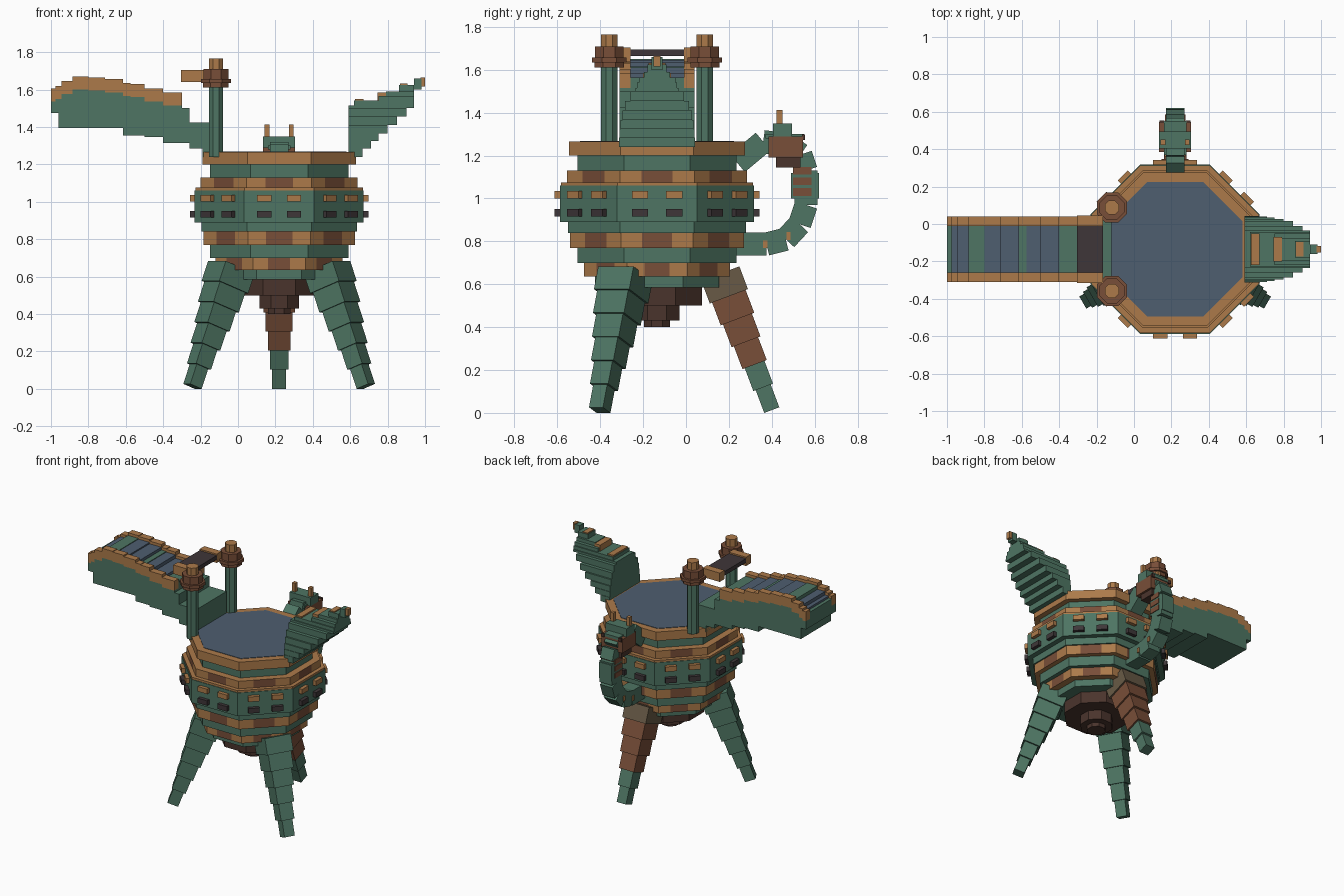
import bpy, bmesh, math
from mathutils import Vector, Matrix

if "Cube" in bpy.data.objects:
    bpy.data.objects.remove(bpy.data.objects["Cube"], do_unlink=True)

CX, CY = 0.22, -0.135  # axis of the bowl


def material(name, *rgb):
    lin = [((c / 255 + 0.055) / 1.055) ** 2.4 for c in rgb] + [1]
    m = bpy.data.materials.new(name)
    m.use_nodes = True
    m.diffuse_color = lin
    m.node_tree.nodes["Principled BSDF"].inputs["Base Color"].default_value = lin
    return m


GREEN = material("patina green", 78, 117, 99)
GOLD = material("bronze gold", 172, 122, 74)
BROWN = material("copper brown", 120, 78, 56)
DARK = material("dark brown", 74, 52, 44)
SLATE = material("slate blue", 78, 94, 112)
CHAR = material("charcoal", 62, 54, 56)
DULL = material("weathered bronze", 104, 90, 70)


def part(name, bm, *mats):
    """Turn a bmesh into a named object."""
    bmesh.ops.recalc_face_normals(bm, faces=bm.faces[:])
    me = bpy.data.meshes.new(name)
    bm.to_mesh(me)
    bm.free()
    for m in mats:
        me.materials.append(m)
    ob = bpy.data.objects.new(name, me)
    bpy.context.collection.objects.link(ob)
    return ob


def box(bm, c, s, mi=0, rot=None):
    """Box of size s centred on c, optionally rotated."""
    mat = Matrix.Translation(c) @ (rot or Matrix()) @ Matrix.Diagonal((*s, 1))
    for v in bmesh.ops.create_cube(bm, size=1, matrix=mat)["verts"]:
        for f in v.link_faces:
            f.material_index = mi


def span(bm, x, y, z, mi=0):
    """Box given by its ranges on each axis."""
    box(bm, [(a + b) / 2 for a, b in (x, y, z)], [b - a for a, b in (x, y, z)], mi)


def segment(bm, p, q, side, w, d, mi=0):
    """Box running from p to q, w wide along side and d deep."""
    p, q = Vector(p), Vector(q)
    az = (q - p).normalized()
    ax = Vector(side).normalized()
    rot = Matrix((ax, az.cross(ax), az)).transposed().to_4x4()
    box(bm, (p + q) / 2, (w, d, (q - p).length), mi, rot)


def octagon(bm, x, y, z0, z1, hw, mi=0, patch=None):
    """Eight-sided tier; patch recolours the middle of each side."""
    r = hw / math.cos(math.pi / 8)
    cs = [Vector((x + r * math.cos((k + .5) * math.pi / 4),
                  y + r * math.sin((k + .5) * math.pi / 4), z0)) for k in range(8)]
    cuts = (0,) if patch is None else (0, .29, .71)
    pts = [cs[k].lerp(cs[(k + 1) % 8], t) for k in range(8) for t in cuts]
    up, n = Vector((0, 0, z1 - z0)), len(pts)
    lo = [bm.verts.new(p) for p in pts]
    hi = [bm.verts.new(p + up) for p in pts]
    for f in (bm.faces.new(lo), bm.faces.new(hi)):
        f.material_index = mi
    for k in range(n):
        j = (k + 1) % n
        f = bm.faces.new((lo[k], lo[j], hi[j], hi[k]))
        f.material_index = patch if patch is not None and k % 3 == 1 else mi


# Bowl: stacked tiers, patterned bands have a brown patch on every side
bm = bmesh.new()
for z0, z1, hw, mi, patch in (
        (1.2, 1.265, .41, 1, None), (1.13, 1.2, .37, 0, None),
        (1.075, 1.13, .42, 1, 2), (1.06, 1.075, .448, 1, None),
        (.89, 1.06, .452, 0, None), (.84, .89, .415, 0, None),
        (.77, .84, .405, 1, 2), (.7, .77, .37, 0, None),
        (.635, .7, .34, 1, 2), (.585, .635, .29, 0, None)):
    octagon(bm, CX, CY, z0, z1, hw, mi, patch)
part("bowl", bm, GREEN, GOLD, BROWN)

bm = bmesh.new()
octagon(bm, CX, CY, 1.262, 1.268, .36)
part("bowl_surface", bm, SLATE)

bm = bmesh.new()
for z0, z1, hw in ((.5, .585, .21), (.43, .5, .105), (.4, .43, .06)):
    octagon(bm, CX, CY, z0, z1, hw)
part("bowl_underside", bm, DARK)

# Two rows of studs around the widest tier
bm = bmesh.new()
for k in range(8):
    rot = Matrix.Rotation(k * math.pi / 4, 4, "Z")
    for off in (-.08, .08):
        for z, mi in ((1.018, 0), (.933, 1)):
            box(bm, Vector((CX, CY, z)) + rot @ Vector((.455, off, 0)),
                (.045, .076, .036), mi, rot)
part("studs", bm, GOLD, CHAR)

# Three stepped, splayed legs with a small bracket at the top
for name, ang, colours in (("back_leg", 90, (1, 2, 2, 2, 0, 0)),
                           ("front_right_leg", 210, (0,) * 6),
                           ("front_left_leg", 330, (0,) * 6)):
    a = math.radians(ang)
    out, side = Vector((math.cos(a), math.sin(a), 0)), (-math.sin(a), math.cos(a), 0)
    top = Vector((CX, CY, .65)) + out * .295
    foot = Vector((CX, CY, .013)) + out * .535
    bm = bmesh.new()
    for i, c in enumerate(colours):
        w = .19 - .023 * i
        segment(bm, top.lerp(foot, i / 6), top.lerp(foot, (i + 1) / 6), side, w, w, c)
    box(bm, Vector((CX, CY, .625)) + out * .36, (.06, .09, .05), 3,
        Matrix.Rotation(a, 4, "Z"))
    part(name, bm, GREEN, DULL, BROWN, GOLD)

# Pouring spout: stepped blocks with raised edges and a banded floor
Y0, Y1, EDGE = -.31, .04, .05
bm = bmesh.new()
for x0, x1, zb, zt, floor in (
        (-1, -.975, 1.475, 1.605, 0), (-.975, -.945, 1.395, 1.62, 2),
        (-.945, -.885, 1.395, 1.645, 2), (-.885, -.8, 1.395, 1.67, 0),
        (-.8, -.71, 1.395, 1.665, 2), (-.71, -.615, 1.395, 1.655, 2),
        (-.615, -.575, 1.355, 1.635, 0), (-.575, -.5, 1.355, 1.63, 2),
        (-.5, -.4, 1.345, 1.605, 2), (-.4, -.3, 1.315, 1.585, 0)):
    if x0 < -.96 and x1 > -.96:
        span(bm, (x0, -.96), (Y0, Y1), (1.475, zt - .07))
        span(bm, (-.96, x1), (Y0, Y1), (zb, zt - .07))
    else:
        span(bm, (x0, x1), (Y0, Y1), (zb, zt - .07))
    span(bm, (x0, x1), (Y0 + EDGE, Y1 - EDGE), (zt - .07, zt - .02), floor)
    for y in (Y0, Y1 - EDGE):
        span(bm, (x0, x1), (y, y + EDGE), (zt - .07, zt), 1)
for x0, x1, zb, zt in ((-.3, -.26, 1.315, 1.5), (-.26, -.19, 1.285, 1.425),
                       (-.19, -.12, 1.24, 1.425)):
    span(bm, (x0, x1), (Y0, Y1), (zb, zt))
part("spout", bm, GREEN, GOLD, SLATE)

# Crossbar over the spout
bm = bmesh.new()
span(bm, (-.305, -.165), (Y0 + EDGE, Y1 - EDGE), (1.665, 1.695), 0)
for y in (Y0 - .005, Y1 - EDGE):
    span(bm, (-.305, -.165), (y, y + EDGE + .005), (1.64, 1.705), 1)
part("crossbar", bm, CHAR, GOLD)

# Two capped posts on the rim
for name, y in (("left_post", .088), ("right_post", -.358)):
    bm = bmesh.new()
    for z0, z1, hw, mi in ((1.24, 1.61, .038, 0), (1.61, 1.635, .068, 2),
                           (1.635, 1.657, .081, 2), (1.657, 1.71, .066, 2),
                           (1.71, 1.765, .038, 1)):
        octagon(bm, -.118, y, z0, z1, hw, mi)
    part(name, bm, GREEN, GOLD, BROWN)

# Tail: slabs that reach farther and narrow as they rise
bm = bmesh.new()
for x0, x1, z0, z1, hw in (
        (.59, .665, 1.24, 1.285, .177), (.59, .71, 1.285, 1.325, .174),
        (.59, .75, 1.325, 1.365, .17), (.59, .8, 1.365, 1.41, .162),
        (.59, .85, 1.41, 1.455, .15), (.59, .9, 1.455, 1.5, .125),
        (.59, .94, 1.5, 1.515, .1), (.62, .94, 1.515, 1.54, .093),
        (.75, .94, 1.54, 1.565, .085), (.79, .94, 1.565, 1.59, .06),
        (.86, .94, 1.59, 1.625, .045), (.94, .98, 1.6, 1.66, .025)):
    span(bm, (x0, x1), (CY - hw, CY + hw), (z0, z1))
for x0, x1, z0, z1, hw in ((.625, .67, 1.515, 1.55, .085), (.745, .79, 1.54, 1.585, .065),
                           (.865, .905, 1.6, 1.632, .04), (.975, 1, 1.615, 1.665, .017)):
    span(bm, (x0, x1), (CY - hw, CY + hw), (z0, z1), 1)
part("tail", bm, GREEN, GOLD)

# Handle loop at the back
path = [(.24, 1.165), (.36, 1.265), (.47, 1.25), (.535, 1.205), (.56, 1.13),
        (.56, .97), (.53, .88), (.465, .81), (.375, .787), (.23, .787)]
bm = bmesh.new()
for (ya, za), (yb, zb) in zip(path, path[1:]):
    segment(bm, (CX, ya, za), (CX, yb, zb), (1, 0, 0), .1, .108)
for z in (1.03, 1.08, 1.13):
    span(bm, (CX - .055, CX + .055), (.5, .585), (z - .018, z + .018), 1)
for y, z in ((.37, .787), (.478, .825)):
    box(bm, (CX, y, z), (.112, .02, .036), 2)
part("handle", bm, GREEN, BROWN, GOLD)

# Beast head on top of the handle
bm = bmesh.new()
span(bm, (CX - .085, CX + .085), (.385, .545), (1.19, 1.29), 1)
span(bm, (CX - .07, CX + .07), (.42, .535), (1.145, 1.19), 2)
span(bm, (CX - .085, CX + .085), (.405, .495), (1.285, 1.35), 0)
span(bm, (CX - .06, CX + .06), (.37, .55), (1.28, 1.3), 0)
span(bm, (CX - .05, CX + .05), (.49, .62), (1.0, 1.12), 0)
for s in (-1, 1):
    box(bm, (CX + s * .065, .437, 1.378), (.026, .028, .07), 3)
    box(bm, (CX + s * .07, .547, 1.285), (.025, .014, .025), 2)
part("handle_head", bm, GREEN, BROWN, DARK, GOLD)
